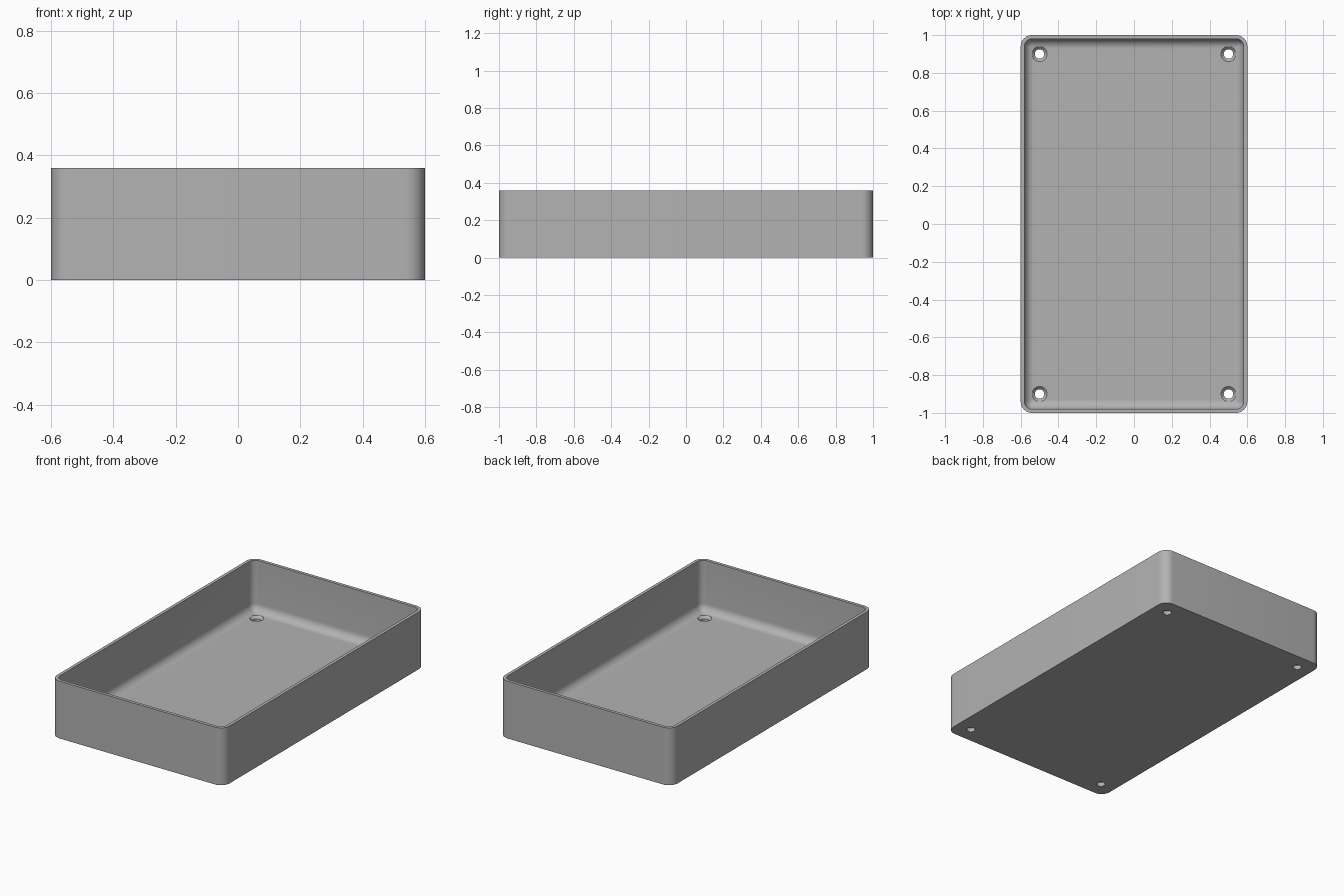
import bpy, bmesh, math

old = bpy.data.objects.get("Cube")
if old:
    bpy.data.objects.remove(old, do_unlink=True)

WIDTH, LENGTH, HEIGHT = 1.2, 2.0, 0.36
WALL, FLOOR, CORNER, FILLET = 0.02, 0.04, 0.06, 0.05

grey = bpy.data.materials.new("light grey")
grey.use_nodes = True
colour = (0.45, 0.45, 0.45, 1)
grey.diffuse_color = colour
grey.node_tree.nodes["Principled BSDF"].inputs["Base Color"].default_value = colour


def rounded_loop(bm, inset, z, steps=10):
    """Ring of vertices along a rounded rectangle, inset from the outside."""
    radius = max(CORNER - inset, 0.006)
    cx, cy = WIDTH / 2 - inset - radius, LENGTH / 2 - inset - radius
    ring = []
    for i, (sx, sy) in enumerate([(1, 1), (-1, 1), (-1, -1), (1, -1)]):
        for k in range(steps + 1):
            a = math.pi / 2 * (i + k / steps)
            ring.append(bm.verts.new((sx * cx + radius * math.cos(a),
                                      sy * cy + radius * math.sin(a), z)))
    return ring


def finish(name, bm):
    bmesh.ops.recalc_face_normals(bm, faces=bm.faces[:])
    mesh = bpy.data.meshes.new(name)
    bm.to_mesh(mesh)
    bm.free()
    mesh.materials.append(grey)
    obj = bpy.data.objects.new(name, mesh)
    bpy.context.collection.objects.link(obj)
    return obj


# Tray shell: outer wall, rim, inner wall, then the fillet into the floor
profile = [(0, 0), (0, HEIGHT), (WALL, HEIGHT)]
for k in range(9):
    a = math.pi / 2 * k / 8
    profile.append((WALL + FILLET * (1 - math.cos(a)),
                    FLOOR + FILLET * (1 - math.sin(a))))
bm = bmesh.new()
rings = [rounded_loop(bm, inset, z) for inset, z in profile]
for a, b in zip(rings, rings[1:]):
    for i in range(len(a)):
        j = (i + 1) % len(a)
        bm.faces.new((a[i], a[j], b[j], b[i]))
bm.faces.new(rings[0])
bm.faces.new(rings[-1])
tray = finish("tray", bm)

# Countersunk screw holes, one near each corner
bm = bmesh.new()
hole = [(0.025, -0.05), (0.025, FLOOR - 0.015), (0.04, FLOOR), (0.04, FLOOR + 0.05)]
for x in (-0.5, 0.5):
    for y in (-0.9, 0.9):
        rings = [[bm.verts.new((x + r * math.cos(math.tau * i / 32),
                                y + r * math.sin(math.tau * i / 32), z))
                  for i in range(32)] for r, z in hole]
        for a, b in zip(rings, rings[1:]):
            for i in range(32):
                j = (i + 1) % 32
                bm.faces.new((a[i], a[j], b[j], b[i]))
        bm.faces.new(rings[0])
        bm.faces.new(rings[-1])
cutter = finish("screw_hole_cutter", bm)
cutter.hide_render = True
cutter.hide_set(True)

cut = tray.modifiers.new("screw holes", "BOOLEAN")
cut.operation = "DIFFERENCE"
cut.solver = "EXACT"
cut.object = cutter
bpy.context.view_layer.objects.active = tray
tray.select_set(True)
bpy.ops.object.modifier_apply(modifier=cut.name)
bpy.data.objects.remove(cutter, do_unlink=True)
bpy.ops.object.shade_smooth_by_angle(angle=math.radians(30))
